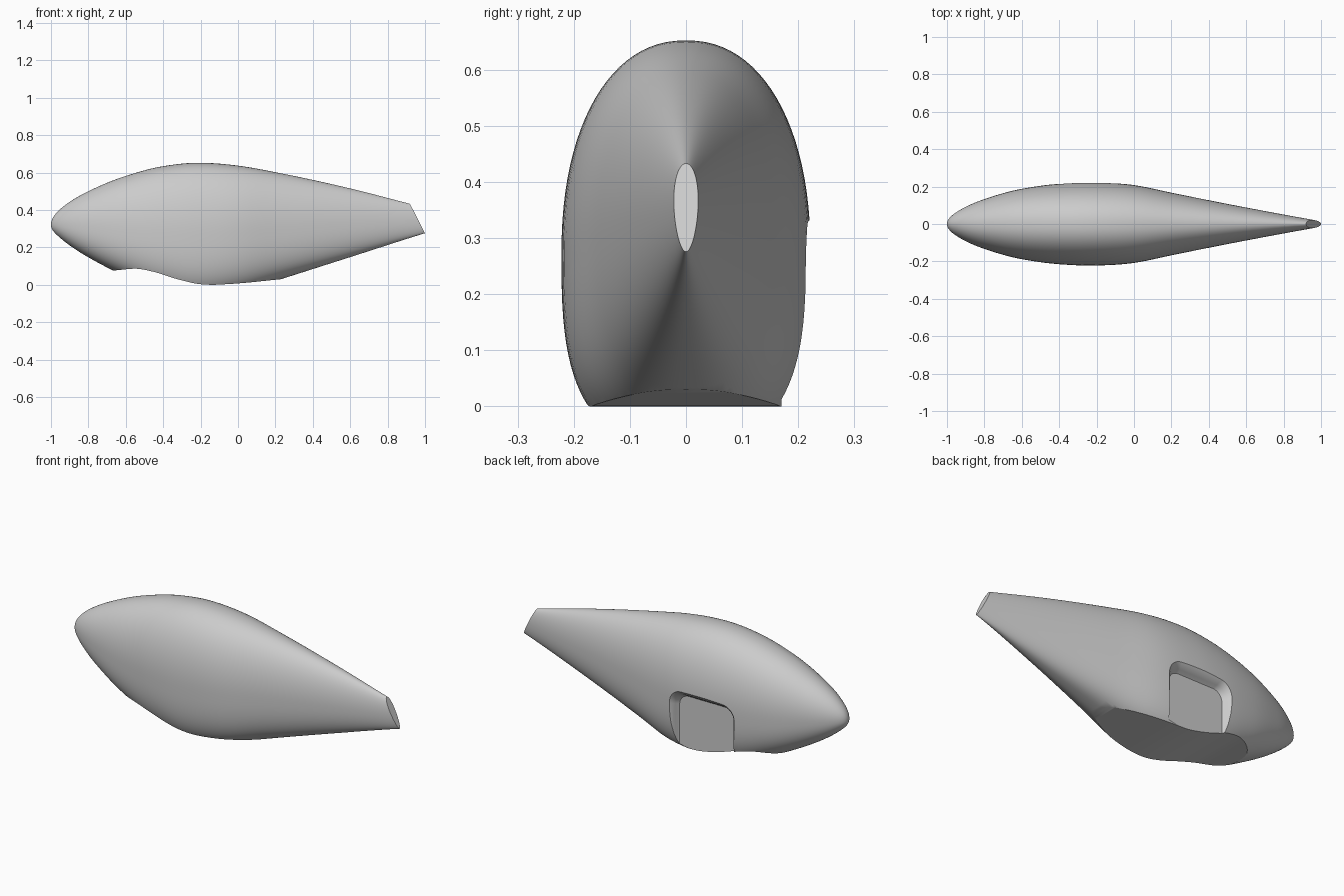
import bpy, bmesh, math

cube = bpy.data.objects.get("Cube")
if cube:
    bpy.data.objects.remove(cube)

grey = bpy.data.materials.new("plain_grey")
grey.use_nodes = True
grey.diffuse_color = (0.6, 0.6, 0.6, 1)
grey.node_tree.nodes["Principled BSDF"].inputs["Base Color"].default_value = (0.6, 0.6, 0.6, 1)

# Hull stations: x, top z, bottom z, half width, height of the widest line
STATIONS = [
    (-1.0, .32, .32, 0, .32),
    (-.95, .405, .25, .063, .32),
    (-.8, .50, .147, .133, .31),
    (-.6, .582, .045, .188, .29),
    (-.4, .634, -.035, .215, .275),
    (-.23, .652, -.072, .222, .27),
    (0, .637, -.043, .208, .28),
    (.23, .596, .03, .161, .30),
    (.6, .515, .148, .088, .325),
    (1.05, .40, .291, .006, .345),
]


def param(x):
    # Square root spacing keeps the nose round
    return math.sqrt((x + 1) / 2)


def spline(ts, vs, t):
    # Smooth curve through uneven samples
    n = len(ts)
    i = max(k for k in range(n - 1) if ts[k] <= t or k == 0)

    def slope(k):
        a, b = max(k - 1, 0), min(k + 1, n - 1)
        if a == k or b == k:
            return (vs[b] - vs[a]) / (ts[b] - ts[a])
        left = (vs[k] - vs[a]) / (ts[k] - ts[a])
        right = (vs[b] - vs[k]) / (ts[b] - ts[k])
        w = (ts[k] - ts[a]) / (ts[b] - ts[a])
        return left * (1 - w) + right * w

    h = ts[i + 1] - ts[i]
    u = (t - ts[i]) / h
    return ((2*u**3 - 3*u*u + 1) * vs[i] + (u**3 - 2*u*u + u) * h * slope(i)
            + (3*u*u - 2*u**3) * vs[i + 1] + (u**3 - u*u) * h * slope(i + 1))


def finish(name, bm):
    bmesh.ops.recalc_face_normals(bm, faces=bm.faces)
    mesh = bpy.data.meshes.new(name)
    bm.to_mesh(mesh)
    bm.free()
    mesh.materials.append(grey)
    obj = bpy.data.objects.new(name, mesh)
    bpy.context.collection.objects.link(obj)
    return obj


def bridge(bm, rings):
    for a, b in zip(rings, rings[1:]):
        n = len(a)
        for i in range(n):
            bm.faces.new((a[i], a[(i + 1) % n], b[(i + 1) % n], b[i]))


def power(v, e):
    return math.copysign(abs(v) ** e, v)


# Hull: lofted sections, rounder on top and squarer below
def make_hull(steps=72, sides=96):
    bm = bmesh.new()
    columns = list(zip(*STATIONS))
    ts = [param(x) for x in columns[0]]
    rings = []
    for s in range(1, steps + 1):
        t = ts[-1] * s / steps
        x = 2 * t * t - 1
        top, low, half, mid = (spline(ts, c, t) for c in columns[1:])
        fullness = min(half / .222, 1)
        ring = []
        for i in range(sides):
            a = 2 * math.pi * i / sides
            up = math.sin(a) >= 0
            e = 2 / (2 + (.2 if up else .9) * fullness)
            height = top - mid if up else mid - low
            ring.append(bm.verts.new((x, half * power(math.cos(a), e),
                                      mid + height * power(math.sin(a), e))))
        rings.append(ring)
    bridge(bm, rings)
    nose = bm.verts.new((-1, 0, .32))
    for i in range(sides):
        bm.faces.new((nose, rings[0][i], rings[0][(i + 1) % sides]))
    bm.faces.new(rings[-1])
    return finish("fuselage_hull", bm)


# Cutter made by extruding a side profile across the hull
def make_side_cutter(name, profile):
    bm = bmesh.new()
    rings = [[bm.verts.new((x, y, z)) for x, z in profile] for y in (-.5, .5)]
    bridge(bm, rings)
    for ring in rings:
        bm.faces.new(ring)
    return finish(name, bm)


# Pocket cutter: rounded outline open at the bottom, flaring outward
def make_pocket_cutter():
    bm = bmesh.new()
    rings = []
    for y, inset in ((.17, .035), (.176, .03), (.19, .022), (.203, .013), (.215, 0), (.225, -.014), (.3, -.12)):
        x0, x1, top = -.45 + inset, -.045 - inset, .325 - inset
        r = max(.075 - inset * .5, .02)
        outline = [(x0, -.3), (x1, -.3)]
        for cx, start in ((x1 - r, 0), (x0 + r, 90)):
            for k in range(11):
                a = math.radians(start + 9 * k)
                outline.append((cx + r * math.cos(a), top - r + r * math.sin(a)))
        rings.append([bm.verts.new((x, y, z)) for x, z in outline])
    bridge(bm, rings)
    bm.faces.new(rings[0])
    bm.faces.new(rings[-1])
    return finish("pocket_cutter", bm)


# Underside curve, resampled smoothly
BELLY = [(-1.1, .06), (-.75, .073), (-.66, .077), (-.53, .085), (-.45, .069), (-.31, .026),
         (-.2, .003), (-.15, 0), (-.05, .004), (.23, .03), (.5, .058)]
bx, bz = zip(*BELLY)
curve = [(x, spline(bx, bz, x)) for x in (-1.1 + 1.6 * k / 80 for k in range(81))]
cutters = [
    make_side_cutter("belly_cutter", curve + [(.5, -.4), (-1.1, -.4)]),
    make_side_cutter("tail_cutter", [(.84, .589), (1.08, .118), (1.3, .118), (1.3, .589)]),
    make_pocket_cutter(),
]

hull = make_hull()
bpy.ops.object.select_all(action='DESELECT')
bpy.context.view_layer.objects.active = hull
hull.select_set(True)
for cutter in cutters:
    mod = hull.modifiers.new(cutter.name, 'BOOLEAN')
    mod.operation = 'DIFFERENCE'
    mod.solver = 'EXACT'
    mod.object = cutter
    bpy.ops.object.modifier_apply(modifier=mod.name)
    bpy.data.objects.remove(cutter)
bpy.ops.object.shade_smooth_by_angle(angle=math.radians(28))
